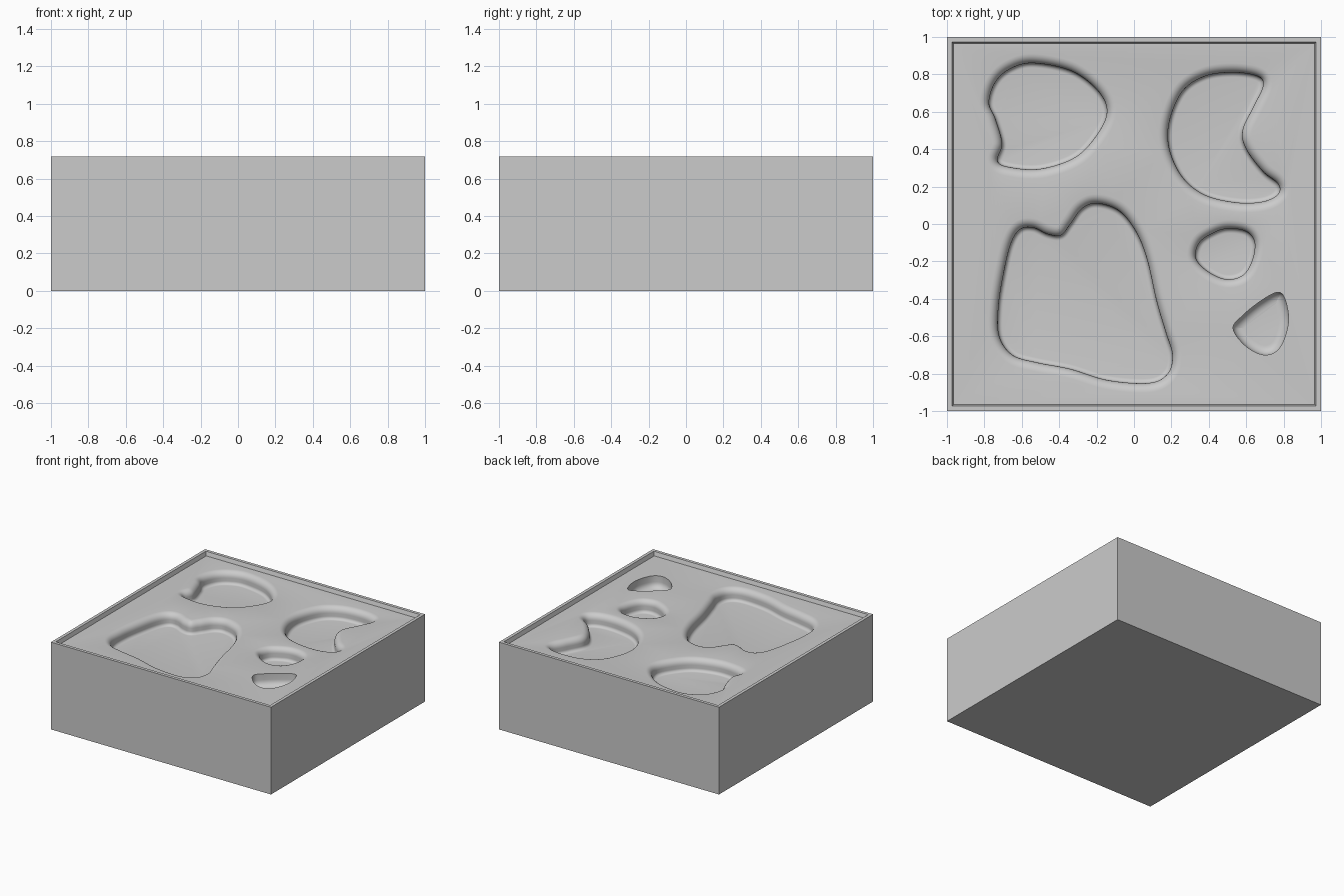
import bpy, bmesh
from math import sin, cos, pi
from mathutils import Vector

if "Cube" in bpy.data.objects:
    bpy.data.objects.remove(bpy.data.objects["Cube"])

TOP, PLATE, DEPTH = 0.717, 0.685, 0.10

# Pocket outlines: a few control points each
upper_left = [(-.54, .86), (-.34, .82), (-.20, .72), (-.145, .61), (-.19, .49), (-.31, .36),
              (-.50, .295), (-.67, .305), (-.73, .34), (-.705, .43), (-.74, .56), (-.775, .65),
              (-.74, .76), (-.66, .83)]
crescent = [(.53, .81), (.66, .79), (.69, .74), (.64, .63), (.58, .50), (.60, .40), (.69, .28),
            (.77, .215), (.77, .16), (.69, .12), (.55, .115), (.38, .155), (.26, .25),
            (.19, .40), (.19, .55), (.26, .71), (.38, .79)]
large = [(-.20, .11), (-.08, .07), (.01, -.04), (.07, -.19), (.12, -.41), (.17, -.58), (.205, -.70),
         (.18, -.80), (.08, -.85), (-.14, -.835), (-.34, -.775), (-.52, -.74), (-.65, -.70),
         (-.72, -.60), (-.725, -.45), (-.70, -.28), (-.66, -.11), (-.61, -.03), (-.54, -.02),
         (-.46, -.055), (-.39, -.06), (-.34, 0), (-.28, .08)]
oval = [(.50, -.025), (.60, -.04), (.645, -.10), (.63, -.20), (.58, -.275), (.49, -.295),
        (.39, -.25), (.33, -.18), (.35, -.10), (.42, -.05)]
wedge = [(.77, -.365), (.81, -.41), (.825, -.53), (.78, -.66), (.70, -.70), (.60, -.655),
         (.53, -.56), (.58, -.49), (.68, -.41)]


def spline(pts, steps=8):
    """Closed Catmull-Rom curve."""
    p, n, out = [Vector(q) for q in pts], len(pts), []
    for i in range(n):
        a, b, c, d = (p[(i + k) % n] for k in (-1, 0, 1, 2))
        for s in range(steps):
            t = s / steps
            out.append(0.5 * (2 * b + (c - a) * t + (2 * a - 5 * b + 4 * c - d) * t * t
                              + (3 * b - a - 3 * c + d) * t ** 3))
    return out


def wall_profile(lip, foot, n=6):
    """(outward offset, drop) pairs: rounded lip, upright wall, rounded foot."""
    arc = [i / n * pi / 2 for i in range(n + 1)]
    top = [(lip - lip * sin(a), lip * cos(a) - lip) for a in arc] if lip else [(0, 0)]
    return top + [(foot * cos(a) - foot, foot - DEPTH - foot * sin(a)) for a in arc]


bm = bmesh.new()


def add_loop(points):
    return [bm.verts.new(p) for p in points]


def bridge(a, b):
    n = len(a)
    for i in range(n):
        j = (i + 1) % n
        bm.faces.new((a[i], a[j], b[j], b[i]))


def loop_edges(loop):
    return [bm.edges.get((v, loop[i - 1])) or bm.edges.new((v, loop[i - 1]))
            for i, v in enumerate(loop)]


# Block sides, raised rim and its sloping inner step
rings = [add_loop([(-r, -r, z), (r, -r, z), (r, r, z), (-r, r, z)])
         for r, z in ((1, 0), (1, TOP), (.974, TOP), (.964, PLATE))]
bm.faces.new(rings[0])
for a, b in zip(rings, rings[1:]):
    bridge(a, b)
plate_edges = loop_edges(rings[-1])

# Pockets: walls and floor
for outline, lip, foot in ((upper_left, .05, .025), (crescent, .05, .025), (large, .05, .025),
                           (oval, .045, .025), (wedge, 0, .05)):
    c = spline(outline)
    normals = []
    for i in range(len(c)):
        t = (c[(i + 1) % len(c)] - c[i - 1]).normalized()
        normals.append(Vector((-t.y, t.x)))
    loops = [add_loop([(*(p + n * off), PLATE + dz) for p, n in zip(c, normals)])
             for off, dz in wall_profile(lip, foot)]
    for a, b in zip(loops, loops[1:]):
        bridge(a, b)
    plate_edges += loop_edges(loops[0])
    bm.faces.new(loops[-1])

# Plate surface around the pockets
bmesh.ops.triangle_fill(bm, edges=plate_edges, use_beauty=True, normal=(0, 0, 1))
bmesh.ops.recalc_face_normals(bm, faces=bm.faces)

mesh = bpy.data.meshes.new("pocketed_block")
bm.to_mesh(mesh)
bm.free()
block = bpy.data.objects.new("pocketed_block", mesh)
bpy.context.collection.objects.link(block)
bpy.context.view_layer.objects.active = block
block.select_set(True)
bpy.ops.object.shade_smooth_by_angle(angle=pi / 6)
